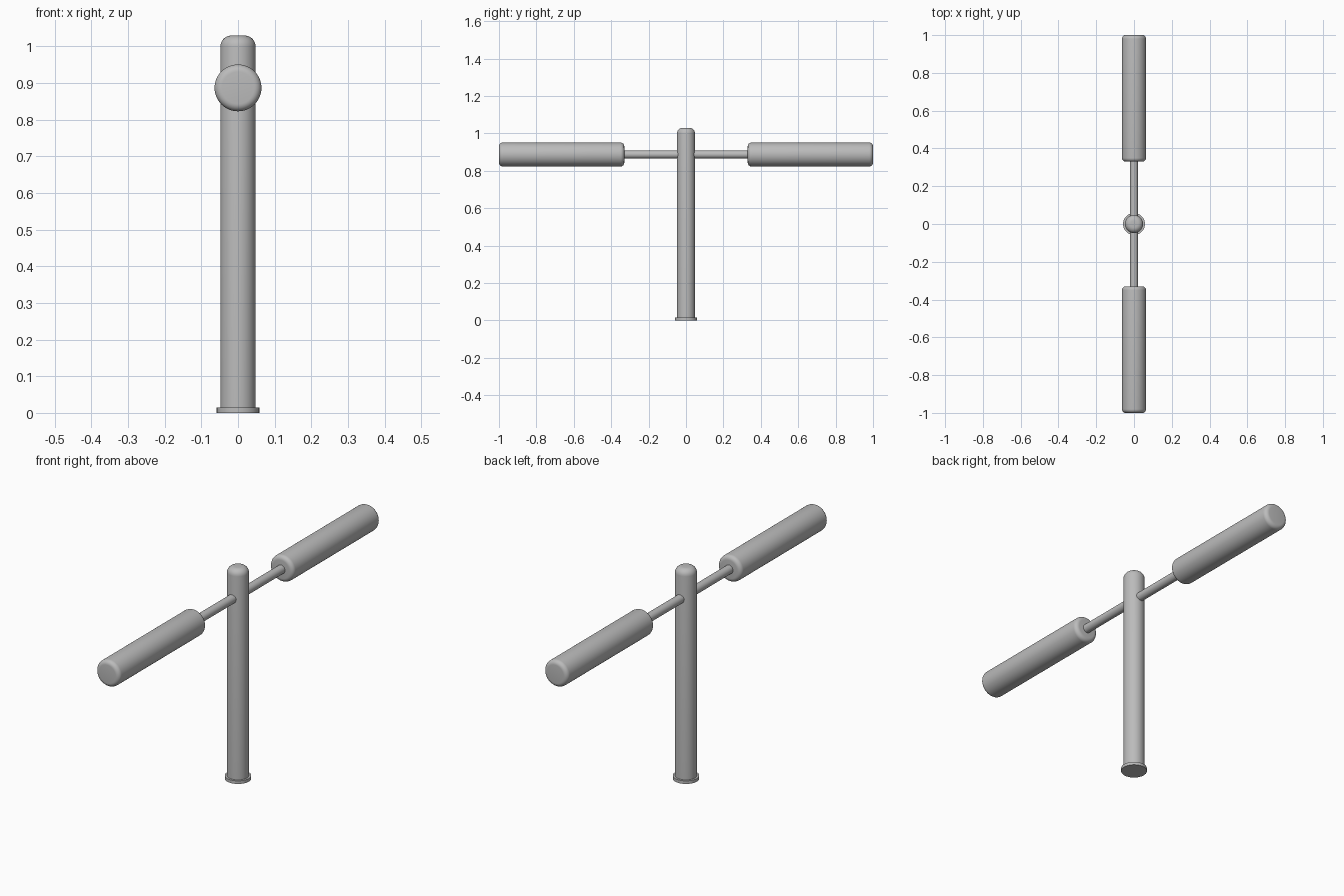
import bpy, bmesh, math
from mathutils import Matrix, Vector

cube = bpy.data.objects.get("Cube")
if cube:
    bpy.data.objects.remove(cube, do_unlink=True)

GREY = (0.5, 0.5, 0.5, 1)
metal = bpy.data.materials.new("grey metal")
metal.use_nodes = True
metal.diffuse_color = GREY
metal.node_tree.nodes["Principled BSDF"].inputs["Base Color"].default_value = GREY

UP = Vector((0, 0, 1))
ARM_Z = 0.887


def rod(name, radius, start, end, round_start=0, round_end=0, sides=48):
    """Cylinder from start to end with optionally rounded rims."""
    start, end = Vector(start), Vector(end)
    axis = end - start
    length = axis.length
    bm = bmesh.new()
    bmesh.ops.create_cone(bm, cap_ends=True, segments=sides, radius1=radius,
                          radius2=radius, depth=length,
                          matrix=Matrix.Translation(UP * length / 2))
    for height, amount in ((0, round_start), (length, round_end)):
        if amount:
            rim = [e for e in bm.edges
                   if all(abs(v.co.z - height) < 1e-4 for v in e.verts)]
            bmesh.ops.bevel(bm, geom=rim, offset=amount, segments=6,
                            profile=0.5, affect='EDGES')
    turn = UP.rotation_difference(axis).to_matrix().to_4x4()
    bm.transform(Matrix.Translation(start) @ turn)
    mesh = bpy.data.meshes.new(name)
    bm.to_mesh(mesh)
    bm.free()
    mesh.materials.append(metal)
    obj = bpy.data.objects.new(name, mesh)
    bpy.context.collection.objects.link(obj)
    bpy.ops.object.select_all(action='DESELECT')
    obj.select_set(True)
    bpy.context.view_layer.objects.active = obj
    bpy.ops.object.shade_smooth_by_angle(angle=math.radians(35))
    return obj


# Upright post standing on a thin base ring
rod("base_ring", 0.058, (0, 0, 0), (0, 0, 0.015))
rod("post", 0.048, (0, 0, 0.005), (0, 0, 1.03), round_end=0.03)

# Thin arm and thick padded grip on each side
for side, y in (("front", -1), ("back", 1)):
    rod(side + "_arm", 0.021, (0, 0, ARM_Z), (0, y * 0.36, ARM_Z), sides=32)
    rod(side + "_grip", 0.064, (0, y * 0.33, ARM_Z), (0, y, ARM_Z),
        round_start=0.02, round_end=0.02)
